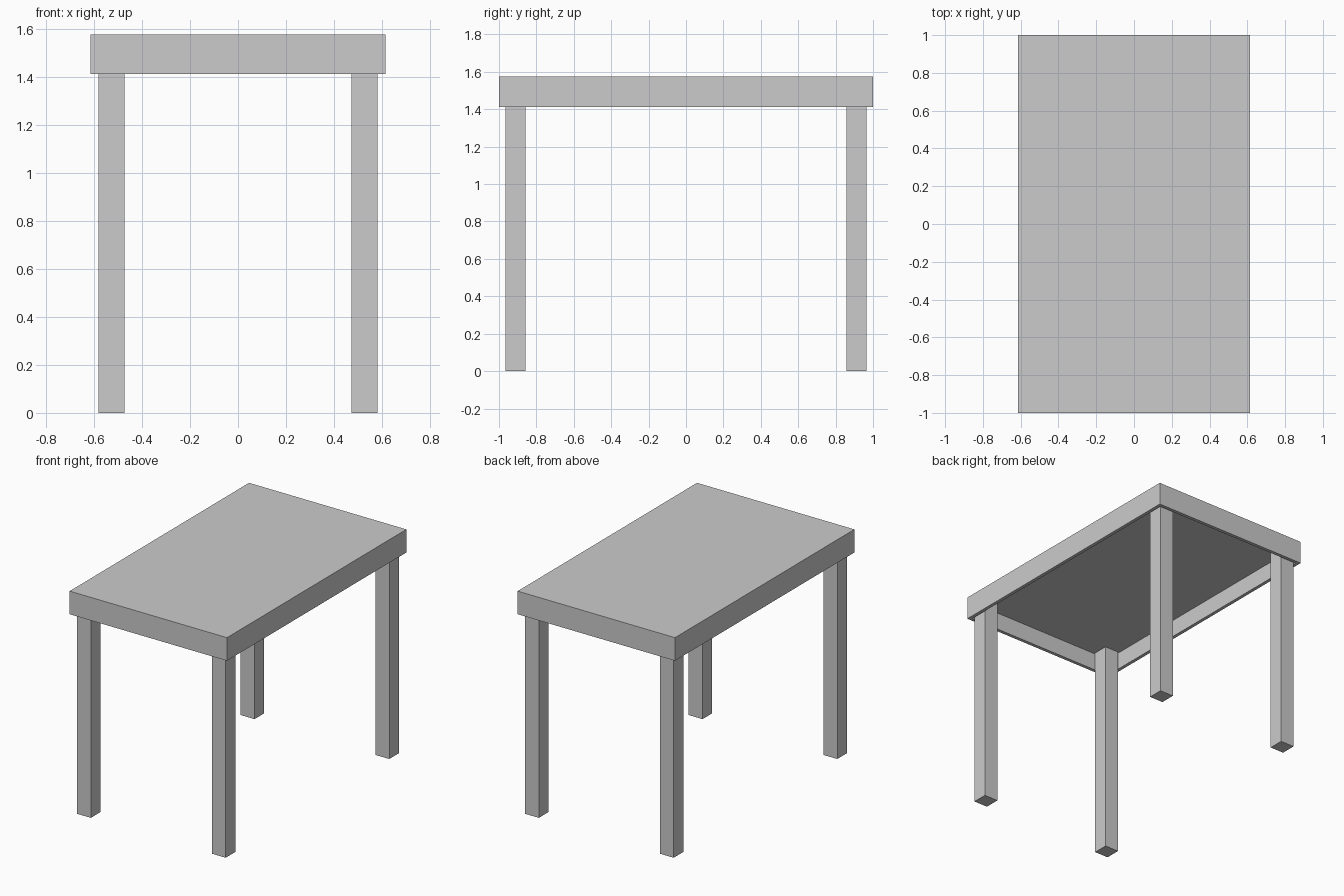
import bpy
import bmesh
from mathutils import Matrix, Vector

if "Cube" in bpy.data.objects:
    bpy.data.objects.remove(bpy.data.objects["Cube"])

HALF_X, HALF_Y = 0.614, 1.0
RIM_BOTTOM, TOP = 1.412, 1.575
RIM = 0.034          # thickness of the rim
CEILING = 1.535      # underside of the table surface
LEG = 0.108          # square leg width


def box(bm, lo, hi):
    lo, hi = Vector(lo), Vector(hi)
    bmesh.ops.create_cube(bm, size=1, matrix=Matrix.Translation((lo + hi) / 2)
                          @ Matrix.Diagonal((*(hi - lo), 1)))


def finish(bm, name):
    mesh = bpy.data.meshes.new(name)
    bm.to_mesh(mesh)
    bm.free()
    obj = bpy.data.objects.new(name, mesh)
    bpy.context.collection.objects.link(obj)


# Table top: a box hollowed from below, leaving a thin rim
bm = bmesh.new()
box(bm, (-HALF_X, -HALF_Y, RIM_BOTTOM), (HALF_X, HALF_Y, TOP))
bm.normal_update()
under = min(bm.faces, key=lambda f: f.calc_center_median().z)
bmesh.ops.inset_region(bm, faces=[under], thickness=RIM)
recess = bmesh.ops.extrude_discrete_faces(bm, faces=[under])["faces"][0]
bmesh.ops.translate(bm, verts=recess.verts, vec=(0, 0, CEILING - RIM_BOTTOM))
finish(bm, "table_top")

# Four square legs in the inner corners of the rim, reaching the underside
cx, cy = HALF_X - RIM - LEG / 2, HALF_Y - RIM - LEG / 2
for side, sx in (("left", -1), ("right", 1)):
    for end, sy in (("front", -1), ("back", 1)):
        x, y, h = sx * cx, sy * cy, LEG / 2
        bm = bmesh.new()
        box(bm, (x - h, y - h, 0), (x + h, y + h, CEILING))
        finish(bm, f"{end}_{side}_leg")
